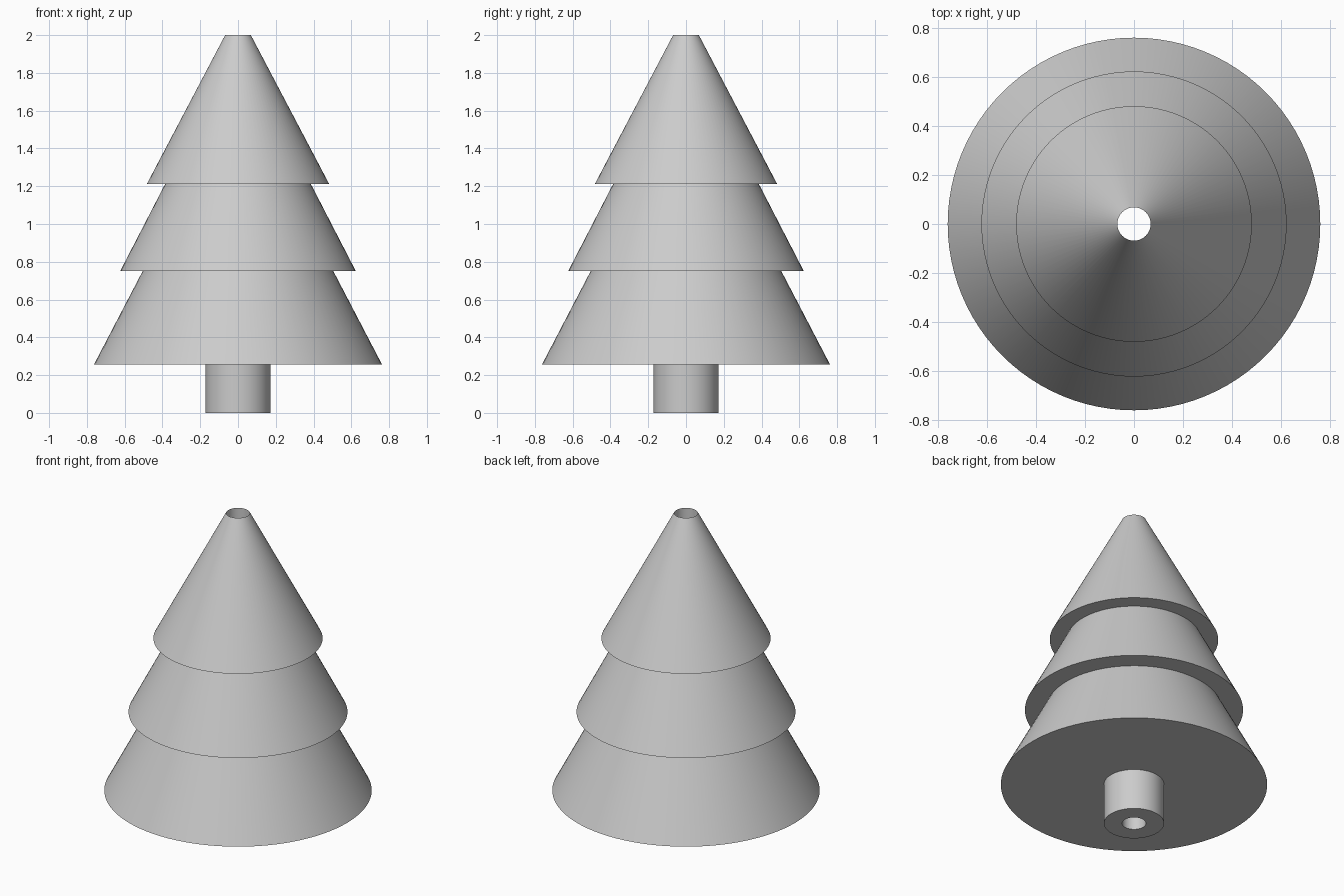
import bpy
import math

SIDES = 96
BORE = 0.068

cube = bpy.data.objects.get("Cube")
if cube:
    bpy.data.objects.remove(cube, do_unlink=True)

grey = bpy.data.materials.new("light grey")
grey.use_nodes = True
colour = (0.6, 0.6, 0.6, 1)
grey.diffuse_color = colour
grey.node_tree.nodes["Principled BSDF"].inputs["Base Color"].default_value = colour


def revolve(name, profile):
    """Turn a profile of (radius, height) points around z, facing right of its path."""
    verts = []
    for radius, height in profile:
        for i in range(SIDES):
            a = math.tau * i / SIDES
            verts.append((radius * math.cos(a), radius * math.sin(a), height))
    faces = []
    for row in range(len(profile) - 1):
        low, high = row * SIDES, (row + 1) * SIDES
        for i in range(SIDES):
            j = (i + 1) % SIDES
            faces.append((low + i, low + j, high + j, high + i))
    mesh = bpy.data.meshes.new(name)
    mesh.from_pydata(verts, [], faces)
    mesh.materials.append(grey)
    obj = bpy.data.objects.new(name, mesh)
    bpy.context.collection.objects.link(obj)
    bpy.ops.object.select_all(action="DESELECT")
    obj.select_set(True)
    bpy.context.view_layer.objects.active = obj
    bpy.ops.object.shade_smooth_by_angle(angle=math.radians(30))
    return obj


# Trunk with a flat ring-shaped base
trunk_r, trunk_top = 0.172, 0.257
revolve("trunk", [(BORE, 0), (trunk_r, 0), (trunk_r, trunk_top)])

# Branch tiers: each underside starts where the part below ends
tiers = [
    ("lower_branches", 0.762, 0.505, 0.75),
    ("middle_branches", 0.624, 0.385, 1.213),
    ("upper_branches", 0.482, BORE, 2.0),
]
inner, base = trunk_r, trunk_top
for name, rim, top_r, top in tiers:
    revolve(name, [(inner, base), (rim, base), (top_r, top)])
    inner, base = top_r, top

# Straight hole from top to bottom, facing inward
revolve("centre_bore", [(BORE, 2.0), (BORE, 0)])
